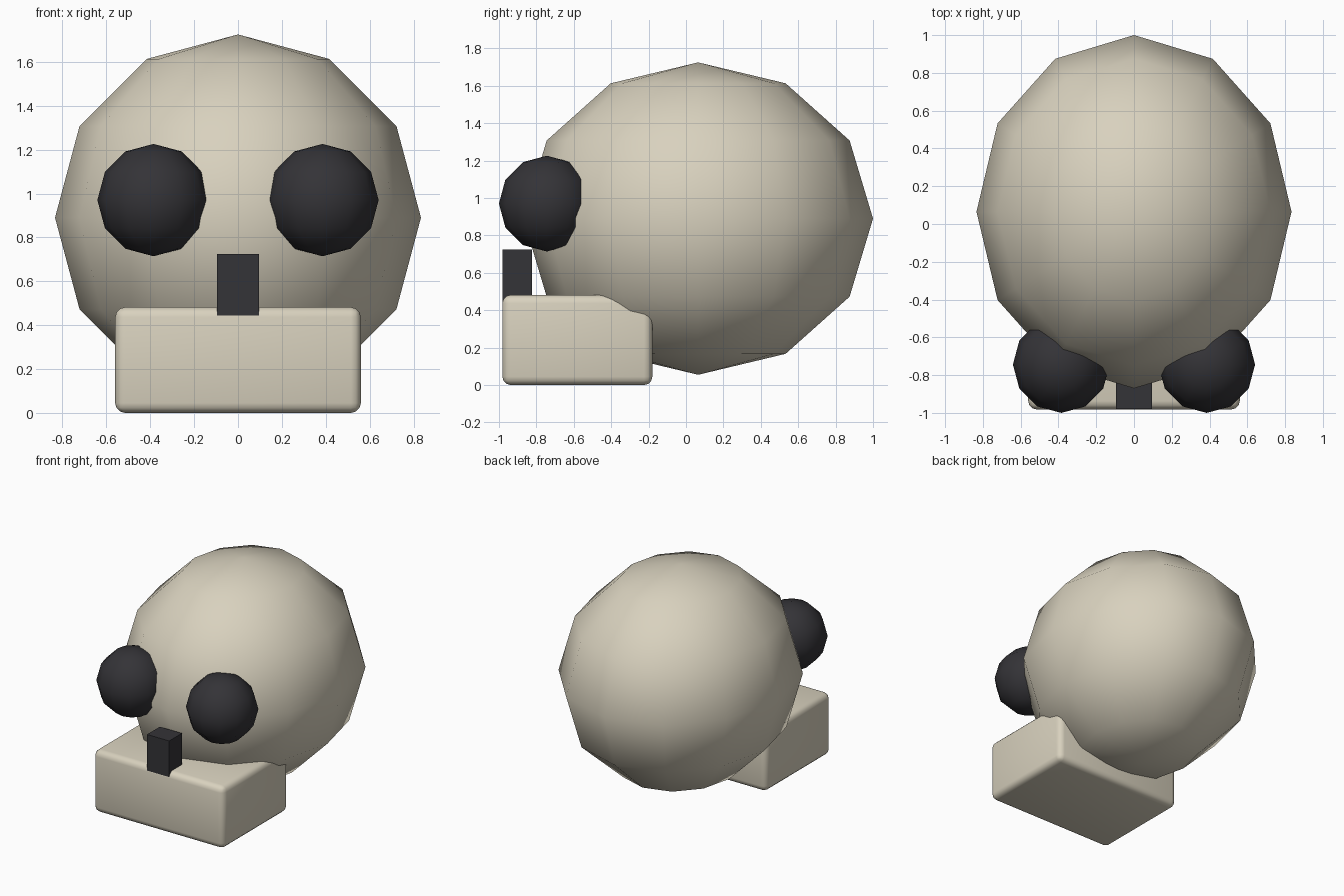
import bpy, math

if "Cube" in bpy.data.objects:
    bpy.data.objects.remove(bpy.data.objects["Cube"])

def material(name, rgb):
    m = bpy.data.materials.new(name)
    m.diffuse_color = (*rgb, 1)
    m.use_nodes = True
    m.node_tree.nodes["Principled BSDF"].inputs["Base Color"].default_value = m.diffuse_color
    return m

BONE = material("bone", (0.69, 0.64, 0.515))
DARK = material("dark", (0.034, 0.033, 0.038))

def ball(name, loc, radii, mat):
    bpy.ops.mesh.primitive_uv_sphere_add(segments=12, ring_count=6, radius=1, location=loc)
    o = bpy.context.object
    o.name = name
    o.scale = radii
    bpy.ops.object.transform_apply(location=False, rotation=False, scale=True)
    bpy.ops.object.shade_smooth()
    o.data.materials.append(mat)
    return o

def box(name, lo, hi, mat):
    bpy.ops.mesh.primitive_cube_add(size=1, location=[(a + b) / 2 for a, b in zip(lo, hi)])
    o = bpy.context.object
    o.name = name
    o.scale = [b - a for a, b in zip(lo, hi)]
    bpy.ops.object.transform_apply(location=False, rotation=False, scale=True)
    o.data.materials.append(mat)
    return o

# Cranium
ball("cranium", (0, 0.065, 0.89), (0.834, 0.935, 0.835), BONE)

# Eye sockets
for side, s in (("left", -1), ("right", 1)):
    ball("eye_socket_" + side, (s * 0.385, -0.744, 0.97), (0.256,) * 3, DARK)

# Jaw block with rounded edges
jaw = box("jaw", (-0.56, -0.982, 0), (0.56, -0.18, 0.482), BONE)
bev = jaw.modifiers.new("round", 'BEVEL')
bev.width = 0.045
bev.segments = 3
bpy.ops.object.modifier_apply(modifier="round")
bpy.ops.object.shade_smooth_by_angle(angle=math.radians(30))

# Nose hole block
box("nose", (-0.095, -0.98, 0.435), (0.095, -0.823, 0.725), DARK)
